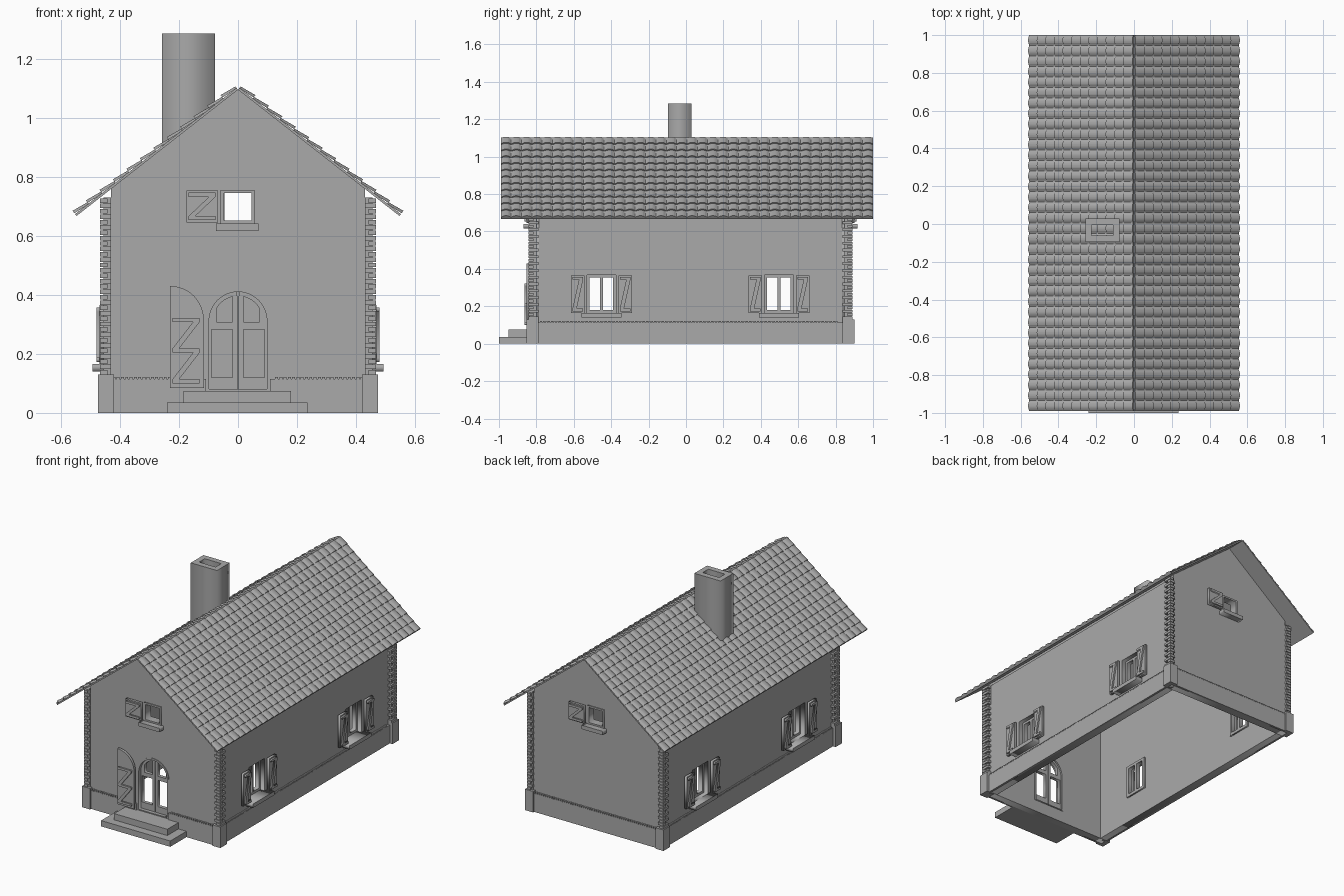
import bpy, bmesh, math
from mathutils import Matrix, Vector

cube = bpy.data.objects.get("Cube")
if cube:
    bpy.data.objects.remove(cube)

grey = bpy.data.materials.new("plain grey")
grey.use_nodes = True
grey.diffuse_color = (0.4, 0.4, 0.4, 1)
grey.node_tree.nodes["Principled BSDF"].inputs["Base Color"].default_value = (0.4, 0.4, 0.4, 1)

# Main dimensions
WX, FRONT, BACK, T = 0.445, -0.83, 0.878, 0.045
EAVE, APEX, SLOPE = 0.73, 1.095, 0.782


def frame(u, v, n, origin):
    m = Matrix((u, v, n)).transposed().to_4x4()
    m.translation = Vector(origin)
    return m


X, Y, Z = Vector((1, 0, 0)), Vector((0, 1, 0)), Vector((0, 0, 1))
FACES = {
    "front": frame(X, Z, -Y, (0, FRONT, 0)),
    "back": frame(-X, Z, Y, (0, BACK, 0)),
    "left": frame(Y, Z, X, (WX, 0, 0)),
    "right": frame(-Y, Z, -X, (-WX, 0, 0)),
    "up": Matrix.Identity(4),
}


def link(name, mesh):
    obj = bpy.data.objects.new(name, mesh)
    bpy.context.collection.objects.link(obj)
    mesh.materials.clear()
    mesh.materials.append(grey)
    return obj


def plate(name, face, loops, d0, d1):
    """Flat plate on a face; loops inside the first one become holes."""
    curve = bpy.data.curves.new(name, "CURVE")
    curve.dimensions, curve.fill_mode = "2D", "BOTH"
    curve.extrude = (d1 - d0) / 2
    for loop in loops:
        s = curve.splines.new("POLY")
        s.points.add(len(loop) - 1)
        for p, (u, v) in zip(s.points, loop):
            p.co = (u, v, 0, 1)
        s.use_cyclic_u = True
    tmp = bpy.data.objects.new(name + " outline", curve)
    bpy.context.collection.objects.link(tmp)
    dg = bpy.context.evaluated_depsgraph_get()
    mesh = bpy.data.meshes.new_from_object(tmp.evaluated_get(dg))
    bpy.data.objects.remove(tmp)
    mesh.transform(FACES[face] @ Matrix.Translation((0, 0, (d0 + d1) / 2)))
    return link(name, mesh)


def boxes(name, spans):
    """One object from boxes given as (x0, x1, y0, y1, z0, z1)."""
    bm = bmesh.new()
    for x0, x1, y0, y1, z0, z1 in spans:
        m = Matrix.Translation(((x0 + x1) / 2, (y0 + y1) / 2, (z0 + z1) / 2))
        m = m @ Matrix.Diagonal((abs(x1 - x0), abs(y1 - y0), abs(z1 - z0), 1))
        bmesh.ops.create_cube(bm, size=1, matrix=m)
    mesh = bpy.data.meshes.new(name)
    bm.to_mesh(mesh)
    bm.free()
    return link(name, mesh)


def rect(u0, u1, v0, v1):
    return [(u0, v0), (u1, v0), (u1, v1), (u0, v1)]


def arc(cu, cv, r, a0, a1, n=16):
    angles = [math.radians(a0 + (a1 - a0) * i / n) for i in range(n + 1)]
    return [(cu + r * math.cos(a), cv + r * math.sin(a)) for a in angles]


def brace(u0, u1, v0, v1, w=0.014):
    k = 1.6 * w
    return [(u0, v1), (u1, v1), (u1, v1 - w), (u0 + k, v0 + w), (u1, v0 + w),
            (u1, v0), (u0, v0), (u0, v0 + w), (u1 - k, v1 - w), (u0, v1 - w)]


def shutter(name, face, u0, u1, v0, v1):
    plate(name, face, [rect(u0, u1, v0, v1)], 0.008, 0.024)
    e = 0.008
    plate(name + "_brace", face, [brace(u0 + e, u1 - e, v0 + e, v1 - e)], 0.024, 0.034)


# Gable walls with window and door openings
ge = APEX - SLOPE * 0.43
gable = [(-WX, 0), (WX, 0), (WX, EAVE), (0.43, EAVE), (0.43, ge), (0, APEX),
         (-0.43, ge), (-0.43, EAVE), (-WX, EAVE)]
attic_hole = rect(-0.055, 0.05, 0.645, 0.752)
DOOR_Z, SPRING, R = 0.075, 0.312, 0.109


def arch(r, z0):
    return [(-r, z0), (r, z0)] + arc(0, SPRING, r, 0, 180, 24)


plate("front_wall", "front", [gable, attic_hole, arch(R, DOOR_Z)], -T, 0)
plate("back_wall", "back", [gable, attic_hole], -T, 0)

for face in ("front", "back"):
    plate(face + "_attic_frame", face,
          [rect(-0.06, 0.056, 0.642, 0.756), rect(-0.048, 0.045, 0.652, 0.745)], -T, 0.006)
    plate(face + "_attic_sill", face, [rect(-0.075, 0.07, 0.617, 0.641)], 0, 0.04)
    shutter(face + "_attic_shutter", face, -0.175, -0.068, 0.645, 0.754)

# Side walls with two windows each
for face, sign in (("left", 1), ("right", -1)):
    centres = [sign * -0.452, sign * 0.497]
    ends = sorted((sign * (FRONT + T), sign * (BACK - T)))
    holes = [rect(c - 0.077, c + 0.077, 0.165, 0.367) for c in centres]
    plate(face + "_wall", face, [rect(*ends, 0, EAVE)] + holes, -T, 0)
    boxes(face + "_wall_plate", [(sign * 0.4, sign * 0.43, FRONT + T, BACK - T, EAVE, 0.757)])
    for c in centres:
        panes = [rect(c - 0.063, c - 0.008, 0.18, 0.353), rect(c + 0.008, c + 0.063, 0.18, 0.353)]
        plate(face + "_window_frame", face,
              [rect(c - 0.08, c + 0.08, 0.162, 0.37)] + panes, -0.055, -0.028)
        plate(face + "_window_sill", face, [rect(c - 0.107, c + 0.107, 0.141, 0.165)], -0.028, 0.048)
        for a in (-0.163, 0.09):
            shutter(face + "_shutter", face, c + a, c + a + 0.073, 0.165, 0.365)

# Arched double door
plate("door_frame", "front", [arch(R, DOOR_Z), arch(0.098, DOOR_Z + 0.006)], -0.05, 0.004)
for s in (-1, 1):
    leaf = [(s * 0.002, 0.08), (s * 0.098, 0.08)]
    leaf += [(s * u, v) for u, v in arc(0, SPRING, 0.098, 0, 88.5, 12)]
    low = [(s * u, v) for u, v in rect(0.018, 0.09, 0.12, 0.283)]
    top = [(s * 0.018, 0.308), (s * 0.073, 0.308)]
    top += [(s * u, v) for u, v in arc(0, SPRING, 0.084, 30, 77, 5)]
    plate("door_leaf", "front", [leaf, low, top], -0.04, -0.018)

# Open half-arched door shutter with two braces
half = [(-0.23, 0.085), (-0.116, 0.085)] + arc(-0.23, 0.316, 0.114, 0, 90, 12)
plate("door_shutter", "front", [half], 0.008, 0.024)
for v in (0.1, 0.204):
    plate("door_shutter_brace", "front", [brace(-0.222, -0.13, v, v + 0.118)], 0.024, 0.034)

# Steps
boxes("door_steps", [(-0.24, 0.235, -1.0, FRONT, 0, 0.036),
                     (-0.185, 0.18, -0.95, FRONT, 0.036, 0.075)])

# Plinth, its brick course and the corner blocks
plate("plinth", "up", [rect(-WX - 0.012, WX + 0.012, FRONT - 0.012, BACK + 0.012),
                       rect(T - WX, WX - T, FRONT + T, BACK - T)], 0, 0.0)
bpy.data.objects.remove(bpy.data.objects["plinth"])
P = 0.012
boxes("plinth", [(s * WX, s * (WX + P), FRONT - P, BACK + P, 0, 0.114) for s in (-1, 1)]
      + [(-WX, WX, FRONT - P, FRONT, 0, 0.075), (-WX, WX, BACK, BACK + P, 0, 0.114)]
      + [(s * R, s * WX, FRONT - P, FRONT, 0.075, 0.114) for s in (-1, 1)])

course, pitch = [], 0.0145
for i in range(-29, 30):
    x = i * pitch
    for y, d in ((FRONT, -P), (BACK, P)):
        if d > 0 or abs(x) > 0.12:
            course.append((x - 0.005, x + 0.005, y, y + d, 0.114, 0.122))
for i in range(int((BACK - FRONT - 0.1) / pitch)):
    y = FRONT + 0.05 + i * pitch
    for s in (-1, 1):
        course.append((s * WX, s * (WX + P), y, y + 0.01, 0.114, 0.122))
boxes("brick_course", course)

blocks, quoins, rows = [], [], 33
for sx in (-1, 1):
    for y, d in ((FRONT, -1), (BACK, 1)):
        blocks.append((sx * 0.42, sx * 0.475, y - d * 0.042, y + d * 0.022, 0, 0.13))
        quoins.append((sx * 0.432, sx * 0.455, y - d * 0.03, y + d * 0.006, 0.13, EAVE))
        for i in range(rows):
            z = 0.13 + i * (EAVE - 0.13) / rows
            if i % 2:
                quoins.append((sx * 0.43, sx * 0.467, y - d * 0.015, y + d * 0.013, z, z + 0.015))
            else:
                quoins.append((sx * 0.443, sx * 0.467, y - d * 0.042, y + d * 0.013, z, z + 0.015))
boxes("corner_blocks", blocks)
boxes("corner_quoins", quoins)

# Roof slabs and rows of barrel tiles
Y0, Y1, RUN, COLS, ROWS, SEG = -0.99, 1.0, 0.547, 36, 12, 8
length = RUN * math.hypot(1, SLOPE)
for sx, side in ((1, "left"), (-1, "right")):
    down = Vector((sx, 0, -SLOPE)).normalized()
    up = Vector((sx * SLOPE, 0, 1)).normalized()
    ridge = Vector((0, 0, APEX))
    slab = boxes(side + "_roof_slab", [(0, length, Y0, Y1, 0, 0.008)])
    slab.data.transform(frame(down, Y, up, ridge))
    if sx < 0:
        slab.data.flip_normals()

    # Each line is (distance down the slope, height, barrel height)
    lines = [(0, 0.006, 0)]
    for r in range(ROWS):
        lines += [(length * r / ROWS, 0.006, 0.008), (length * (r + 1) / ROWS, 0.012, 0.01)]
    lines.append((length, 0.006, 0))
    bm = bmesh.new()
    grid = []
    for dist, height, barrel in lines:
        row = []
        for j in range(COLS * SEG + 1):
            t = ((j % SEG) / SEG - 0.5) / 0.4
            h = height + barrel * math.sqrt(max(0, 1 - t * t))
            y = Y0 + (Y1 - Y0) * j / (COLS * SEG)
            row.append(bm.verts.new(ridge + down * dist + up * h + Y * y))
        grid.append(row)
    for a, b in zip(grid, grid[1:]):
        for j in range(COLS * SEG):
            quad = (a[j], b[j], b[j + 1], a[j + 1])
            bm.faces.new(quad if sx > 0 else quad[::-1])
    mesh = bpy.data.meshes.new(side + "_roof_tiles")
    bm.to_mesh(mesh)
    bm.free()
    link(side + "_roof_tiles", mesh)

# Chimney with an open flue
plate("chimney", "up", [rect(-0.258, -0.078, -0.095, 0.03), rect(-0.225, -0.111, -0.06, -0.005)],
      0.885, 1.285)
